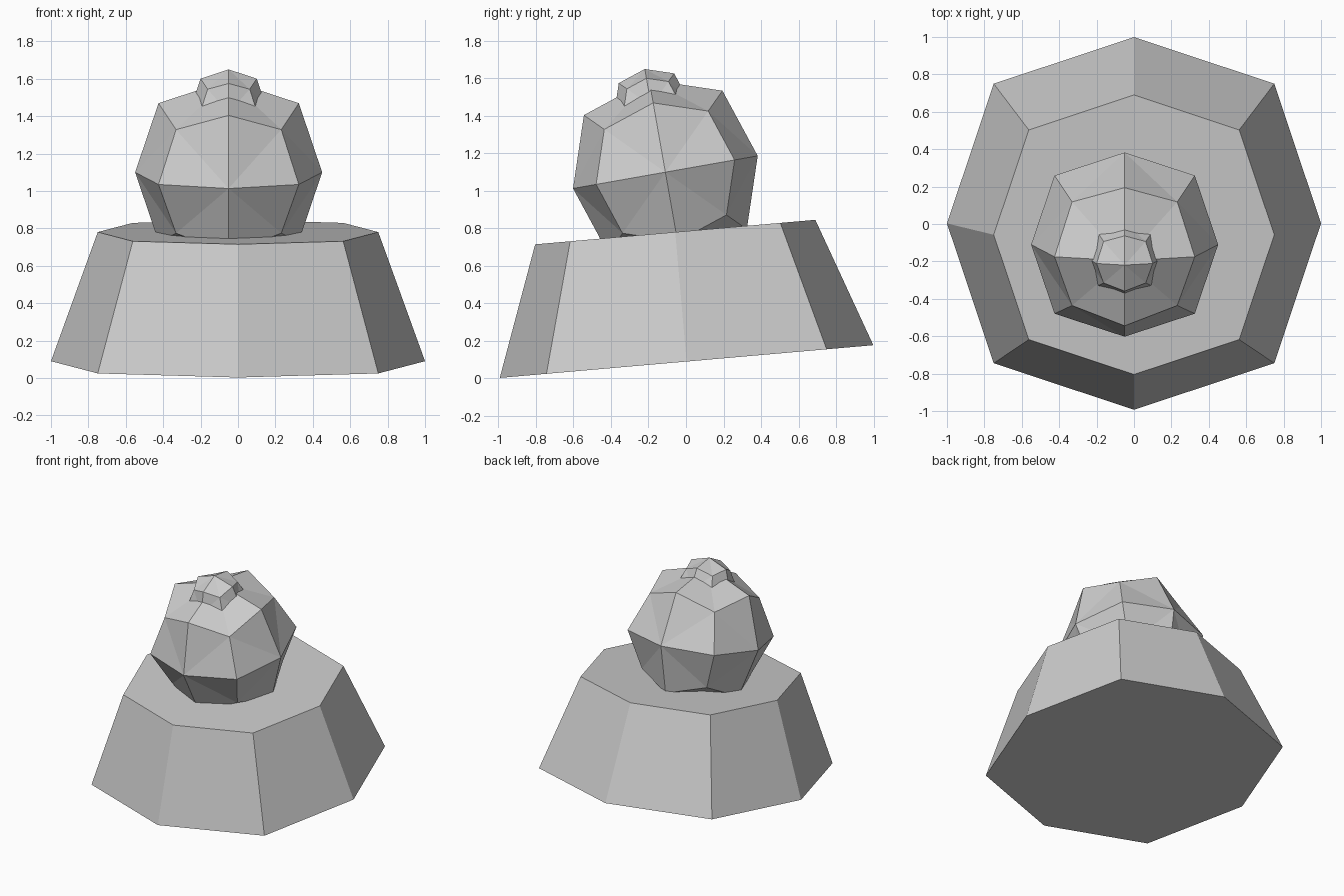
import bpy, bmesh
from math import radians
from mathutils import Matrix

cube = bpy.data.objects.get("Cube")
if cube:
    bpy.data.objects.remove(cube, do_unlink=True)

GREY = (0.6, 0.6, 0.6, 1)
stone = bpy.data.materials.new("plain grey")
stone.use_nodes = True
stone.diffuse_color = GREY
stone.node_tree.nodes["Principled BSDF"].inputs["Base Color"].default_value = GREY


def add_part(name, bm, centre, tilt):
    """Make a flat-shaded object, leaning towards the front by tilt degrees."""
    bmesh.ops.recalc_face_normals(bm, faces=bm.faces)
    mesh = bpy.data.meshes.new(name)
    bm.to_mesh(mesh)
    bm.free()
    mesh.materials.append(stone)
    mesh.transform(Matrix.Translation(centre) @ Matrix.Rotation(radians(tilt), 4, 'X'))
    obj = bpy.data.objects.new(name, mesh)
    bpy.context.collection.objects.link(obj)
    return obj


def faceted_ball(name, radius, centre, tilt):
    """Cube cut in two along each axis, with edges and corners drawn in."""
    bm = bmesh.new()
    bmesh.ops.create_cube(bm, size=2)
    bmesh.ops.subdivide_edges(bm, edges=bm.edges[:], cuts=1, use_grid_fill=True)
    for v in bm.verts:
        axes = sum(abs(c) > 0.5 for c in v.co)
        v.co *= radius * 0.75 ** (axes - 1)
    obj = add_part(name, bm, centre, tilt)
    obj.modifiers.new("facets", 'TRIANGULATE').quad_method = 'SHORTEST_DIAGONAL'


# Base: tapered eight-sided block
OCTAGON = [(1, 0), (.75, .75), (0, 1), (-.75, .75),
           (-1, 0), (-.75, -.75), (0, -1), (.75, -.75)]
bm = bmesh.new()
low = [bm.verts.new((x, y, 0)) for x, y in OCTAGON]
high = [bm.verts.new((x * .75, y * .75, .693)) for x, y in OCTAGON]
bm.faces.new(low)
bm.faces.new(high)
for i in range(len(low)):
    j = (i + 1) % len(low)
    bm.faces.new((low[i], low[j], high[j], high[i]))
add_part("base", bm, (0, .003, .09), 5)

# Ball resting in the base, and the small knob on its crown
faceted_ball("ball", .5, (-.05, -.11, 1.1), 10)
faceted_ball("knob", .2, (-.05, -.185, 1.453), 10)
